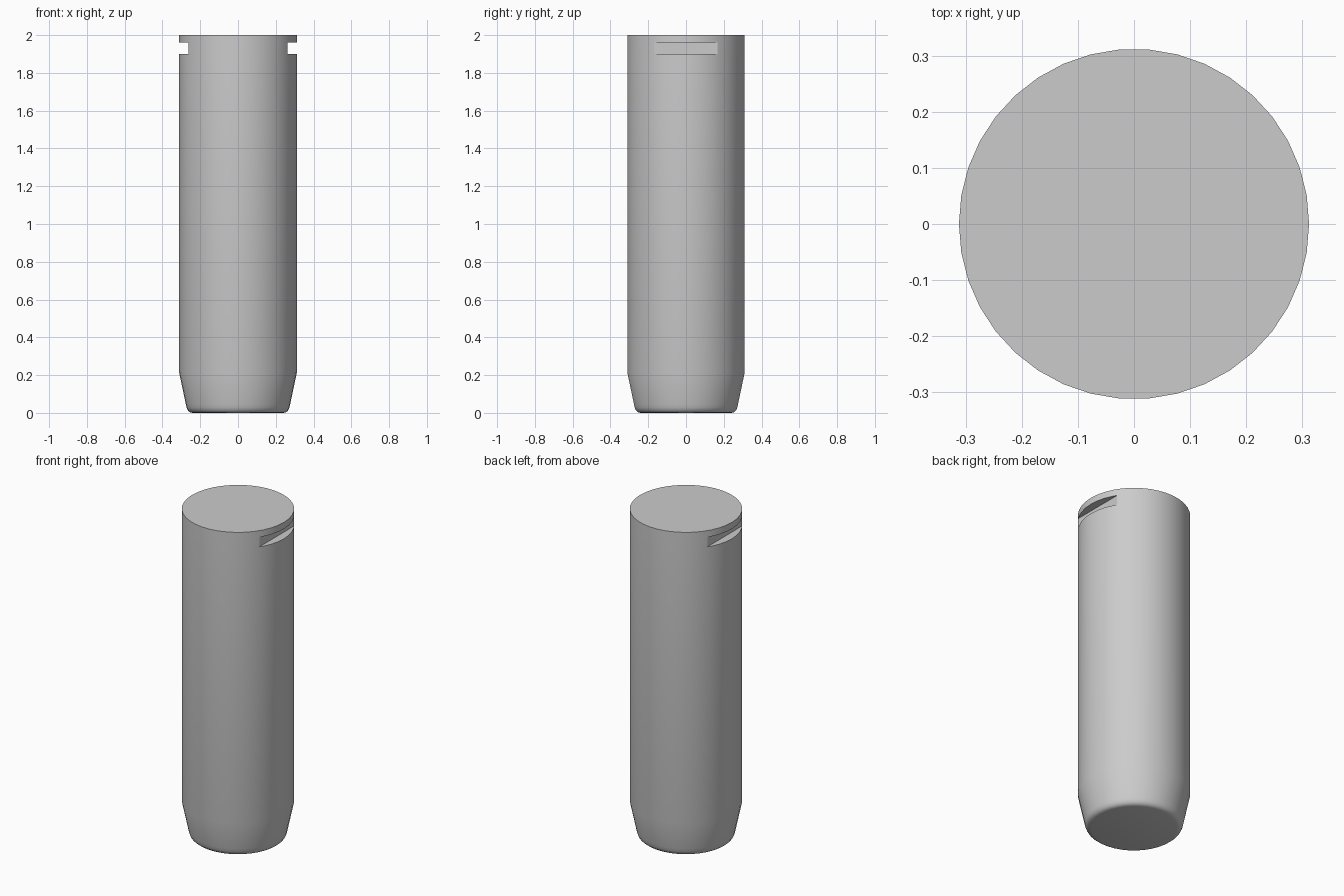
import bpy, bmesh, math
from mathutils import Matrix

if "Cube" in bpy.data.objects:
    bpy.data.objects.remove(bpy.data.objects["Cube"])

SIDES = 38
# (radius, height) from the rounded foot up to the flat top
PROFILE = [(0.24, 0.0), (0.254, 0.003), (0.265, 0.012), (0.272, 0.027),
           (0.276, 0.045), (0.312, 0.215), (0.312, 2.0)]

grey = bpy.data.materials.new("grey metal")
grey.diffuse_color = (0.6, 0.6, 0.6, 1)
grey.use_nodes = True
grey.node_tree.nodes["Principled BSDF"].inputs["Base Color"].default_value = grey.diffuse_color


def make_object(name, bm):
    bmesh.ops.recalc_face_normals(bm, faces=bm.faces)
    mesh = bpy.data.meshes.new(name)
    bm.to_mesh(mesh)
    bm.free()
    obj = bpy.data.objects.new(name, mesh)
    bpy.context.collection.objects.link(obj)
    return obj


# Pin body: stacked rings with capped ends
bm = bmesh.new()
rings = []
for r, z in PROFILE:
    rings.append([bm.verts.new((r * math.cos(math.tau * i / SIDES),
                                r * math.sin(math.tau * i / SIDES), z))
                  for i in range(SIDES)])
for low, high in zip(rings, rings[1:]):
    for i in range(SIDES):
        j = (i + 1) % SIDES
        bm.faces.new((low[i], low[j], high[j], high[i]))
bm.faces.new(rings[0])
bm.faces.new(rings[-1])
pin = make_object("pin_body", bm)
pin.data.materials.append(grey)

# Slot cutters: one flat notch on each side near the top
bm = bmesh.new()
for side in (-1, 1):
    bmesh.ops.create_cube(bm, size=1, matrix=Matrix.Translation(
        (side * (0.262 + 0.1), 0, 1.93)) @ Matrix.Diagonal((0.2, 0.8, 0.06, 1)))
cutter = make_object("slot_cutter", bm)
cutter.data.materials.append(grey)
cutter.hide_render = True

cut = pin.modifiers.new("slots", 'BOOLEAN')
cut.operation = 'DIFFERENCE'
cut.solver = 'EXACT'
cut.object = cutter
bpy.context.view_layer.objects.active = pin
pin.select_set(True)
bpy.ops.object.modifier_apply(modifier=cut.name)
bpy.data.objects.remove(cutter)

# Smooth sides, crisp rim and slot edges
bpy.ops.object.shade_smooth_by_angle(angle=math.radians(30))
